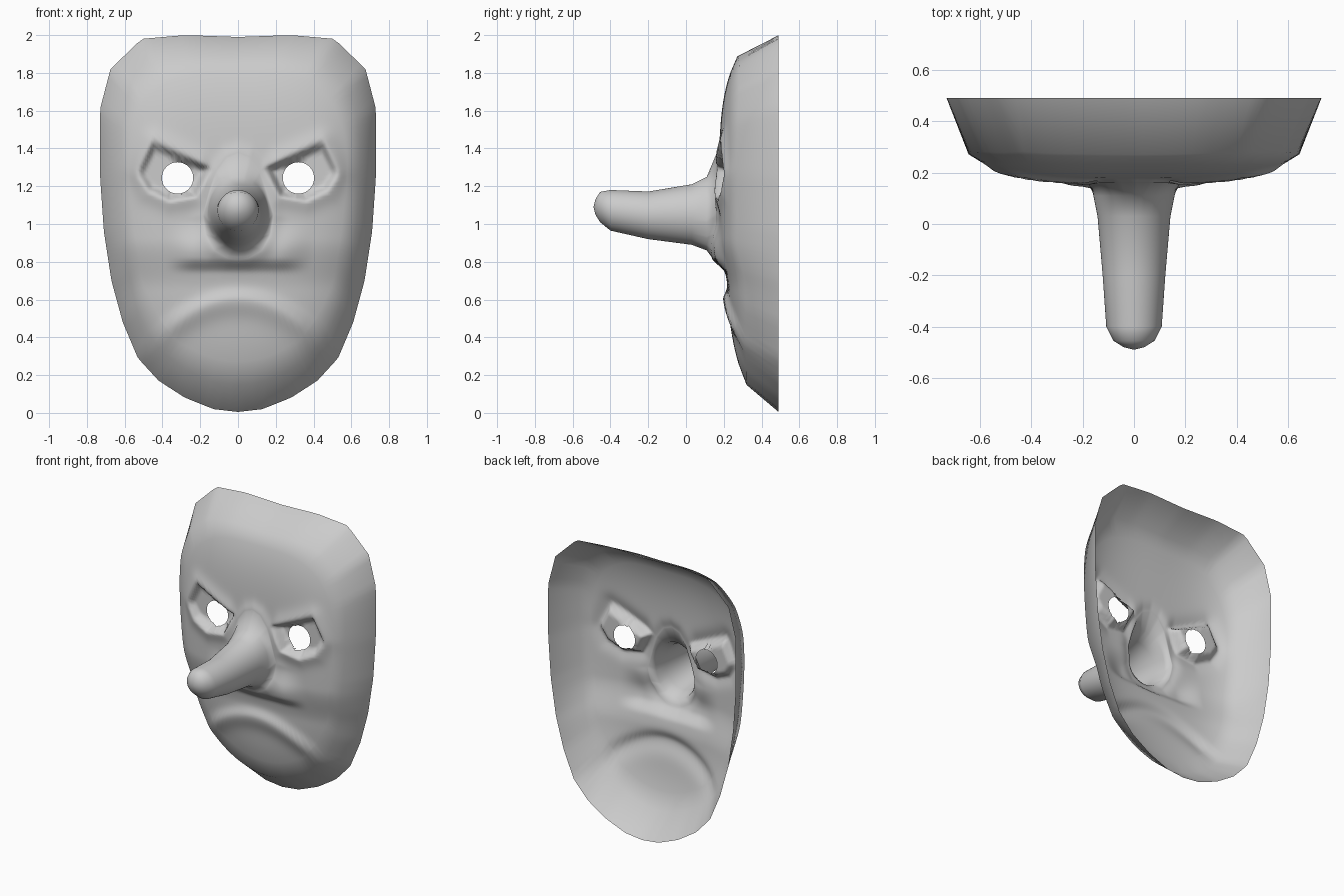
import bpy, bmesh, math
from mathutils import Vector

cube = bpy.data.objects.get("Cube")
if cube:
    bpy.data.objects.remove(cube, do_unlink=True)

CENTRE = Vector((0, 1.09))
SEGMENTS, FACE_RINGS = 160, 44
DENSE, EDGE = 0.78, 0.875

# Right half of the rim, top to bottom, as (x, z)
half_rim = [(0, 1.99), (0.28, 2), (0.51, 1.98), (0.675, 1.82), (0.73, 1.61), (0.73, 1.25),
            (0.71, 0.96), (0.67, 0.7), (0.61, 0.48), (0.53, 0.29), (0.42, 0.17), (0.28, 0.08),
            (0.13, 0.02), (0, 0.005)]
# Nose attachment line, top to bottom
half_root = [(0, 1.37), (0.06, 1.345), (0.11, 1.27), (0.145, 1.17), (0.18, 1.05),
             (0.165, 0.95), (0.12, 0.87), (0.05, 0.83), (0, 0.825)]
# Nose sections: y, lowest z, highest z, half width
nose_sections = [(-0.48, 1.05, 1.13, 0.04), (-0.455, 1.01, 1.17, 0.08), (-0.40, 0.965, 1.18, 0.108),
                 (-0.2, 0.92, 1.172, 0.122), (0.03, 0.89, 1.21, 0.142), (0.11, 0.86, 1.25, 0.158)]
socket = [Vector(p) for p in [(0.15, 1.295), (0.45, 1.43), (0.53, 1.27), (0.47, 1.18),
                              (0.36, 1.13), (0.23, 1.15), (0.19, 1.22)]]
EYE, EYE_RADIUS = Vector((0.32, 1.244)), 0.083


def closed(half):
    """Mirror a half outline and centre it on the nose."""
    pts = half + [(-x, z) for x, z in half[-2:0:-1]]
    return [Vector(p) - CENTRE for p in pts]


def cross(a, b):
    return a.x * b.y - a.y * b.x


def reach(outline, d):
    """Distance from the centre to the outline along direction d."""
    for a, b in zip(outline, outline[1:] + outline[:1]):
        if cross(a, d) <= 1e-9 and cross(d, b) <= 1e-9 and a.dot(d) + b.dot(d) > 0:
            return cross(a, b) / cross(d, b - a)


def softened(values, span):
    """Running average around a closed loop."""
    n = len(values)
    return [sum(values[(i + k) % n] for k in range(-span, span + 1)) / (2 * span + 1) for i in range(n)]


def ramp(a, b, v):
    t = min(1, max(0, (v - a) / (b - a)))
    return t * t * (3 - 2 * t)


def segment_distance(p, a, b):
    t = (p - a).dot(b - a) / (b - a).length_squared
    return (p - a.lerp(b, min(1, max(0, t)))).length


def socket_depth(p):
    """Signed distance to the eye socket, negative inside."""
    pairs = list(zip(socket, socket[1:] + socket[:1]))
    inside = all(cross(b - a, p - a) < 0 for a, b in pairs)
    d = min(segment_distance(p, a, b) for a, b in pairs)
    return -d if inside else d


def face_y(p, s, gap):
    """Depth of the face: dome plus nose flare, brow, sockets, lip and mouth."""
    x, z = abs(p.x), p.y
    y = 0.175 + 0.174 * s ** 4.16 + 0.042 * ramp(0.92, 0.65, z)
    y -= 0.016 * math.exp(-(gap / 0.05) ** 2)
    d = socket_depth(Vector((x, z)))
    # Raised brow and lower lid around each socket
    y -= 0.02 * ramp(EDGE, 0.7, s) * math.exp(-(max(d, 0) / 0.06) ** 2) * ramp(0.12, 0.2, x)
    # Sunken socket floor
    y += (0.228 - y) * ramp(0.014, -0.034, d)
    # Overhanging fold under the nose
    y -= 0.036 * ramp(0.74, 0.82, z) * ramp(1.02, 0.84, z) * ramp(0.4, 0.22, x)
    # Frowning mouth ridge
    m = z - (0.60 - 1.1 * x * x)
    y -= 0.027 * math.exp(-(m / (0.045 if m > 0 else 0.08)) ** 2) * ramp(0.52, 0.3, x)
    return y


rim, root = closed(half_rim), closed(half_root)
directions = [Vector((math.sin(a), math.cos(a)))
              for a in (2 * math.pi * i / SEGMENTS for i in range(SEGMENTS))]
inner = [reach(root, d) for d in directions]
outer = [reach(rim, d) for d in directions]
smooth_outer = softened(softened(outer, 5), 5)
bm = bmesh.new()
rings = []

# Long nose
for y, low, high, width in nose_sections:
    rings.append([bm.verts.new((width * d.x, y, (low + high) / 2 + (high - low) / 2 * d.y))
                  for d in directions])


def face_ring(radii):
    ring = []
    for d, r, start, size in zip(directions, radii, inner, smooth_outer):
        p = CENTRE + d * r
        ring.append(bm.verts.new((p.x, face_y(p, r / size, r - start), p.y)))
    rings.append(ring)


# Fine face rings, then the wide bend into the side wall
for k in range(FACE_RINGS + 1):
    face_ring([a + (b * DENSE - a) * k / FACE_RINGS for a, b in zip(inner, smooth_outer)])
face_ring([EDGE * (a + b) / 2 for a, b in zip(outer, smooth_outer)])
# Side wall back to the rim
rings.append([bm.verts.new((d.x * r, 0.49, CENTRE.y + d.y * r)) for d, r in zip(directions, outer)])

for a, b in zip(rings, rings[1:]):
    for i in range(SEGMENTS):
        j = (i + 1) % SEGMENTS
        bm.faces.new((a[i], a[j], b[j], b[i]))
tip = bm.verts.new((0, -0.49, 1.09))
for i in range(SEGMENTS):
    bm.faces.new((tip, rings[0][(i + 1) % SEGMENTS], rings[0][i]))


# Eye holes: remove the pupil area and round its border
def from_eye(v):
    return Vector((abs(v.co.x), v.co.z)) - EYE


pupil = [v for v in bm.verts if from_eye(v).length < EYE_RADIUS and v.co.y > 0.15]
bmesh.ops.delete(bm, geom=pupil, context='VERTS')
for v in bm.verts:
    if v.is_boundary and v.co.y < 0.4:
        o = from_eye(v).normalized() * EYE_RADIUS + EYE
        v.co.x, v.co.z = math.copysign(o.x, v.co.x), o.y

# Turn the normals to the front
bmesh.ops.recalc_face_normals(bm, faces=bm.faces[:])
if tip.link_faces[0].normal.y > 0:
    bmesh.ops.reverse_faces(bm, faces=bm.faces[:])
for f in bm.faces:
    f.smooth = True

mesh = bpy.data.meshes.new("mask")
bm.to_mesh(mesh)
bm.free()
mask = bpy.data.objects.new("mask", mesh)
bpy.context.collection.objects.link(mask)

grey = bpy.data.materials.new("plain grey")
grey.use_nodes = True
colour = (0.6, 0.6, 0.6, 1)
grey.diffuse_color = colour
grey.node_tree.nodes["Principled BSDF"].inputs["Base Color"].default_value = colour
mesh.materials.append(grey)
